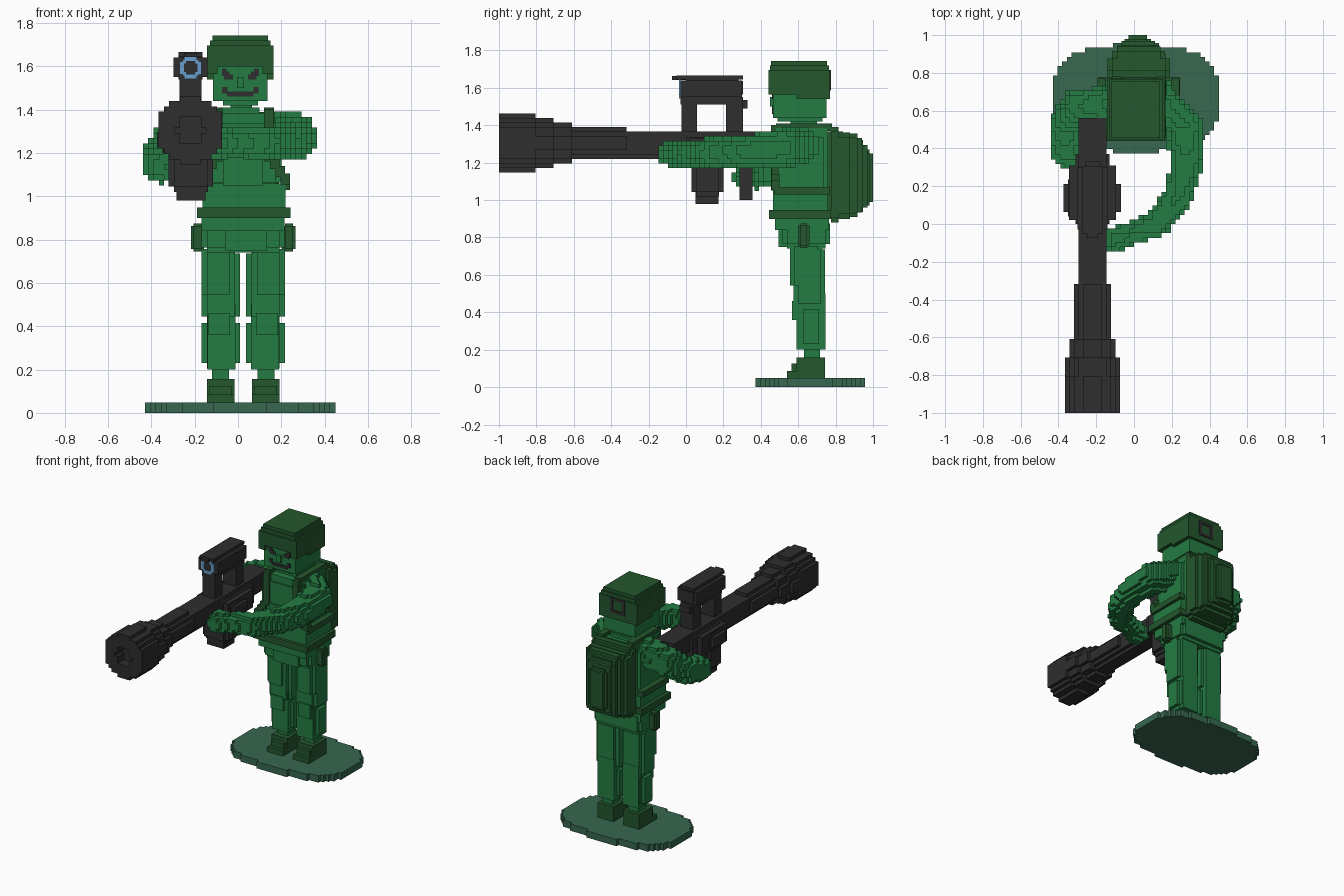
import bpy, bmesh, math
from mathutils import Vector

V = 2 / 82  # size of one cube


def material(name, r, g, b):
    m = bpy.data.materials.new(name)
    lin = [((c / 255 + 0.055) / 1.055) ** 2.4 for c in (r, g, b)]
    m.diffuse_color = (*lin, 1)
    return m


GREEN = material("uniform green", 35, 124, 66)
DARK = material("dark green", 35, 87, 45)
BLACK = material("gunmetal", 46, 46, 47)
BASE = material("base green", 55, 104, 80)
BLUE = material("lens blue", 106, 160, 205)


def finish(name, bm, mat):
    mesh = bpy.data.meshes.new(name)
    bmesh.ops.recalc_face_normals(bm, faces=bm.faces)
    bm.to_mesh(mesh)
    bm.free()
    mesh.materials.append(mat)
    bpy.context.collection.objects.link(bpy.data.objects.new(name, mesh))


def boxes(name, mat, *specs):
    """Boxes (x0, x1, y0, y1, z0, z1, notch); notch steps the edges in."""
    bm = bmesh.new()
    for x0, x1, y0, y1, z0, z1, *notch in specs:
        s = notch[0] if notch else 0
        lo, hi = Vector((x0, y0, z0)), Vector((x1, y1, z1))
        for full in range(3 if s else 1):
            inset = Vector([0 if (k == full or not s) else s for k in range(3)])
            a, b = lo + inset, hi - inset
            cube = bmesh.ops.create_cube(bm, size=1)["verts"]
            for v in cube:
                v.co = (a + b) / 2 + Vector([v.co[k] * (b - a)[k] for k in range(3)])
    finish(name, bm, mat)


def voxels(name, mat, origin, lo, hi, inside):
    """Cubes wherever inside(point) holds; only outer faces are made."""
    o = Vector(origin)
    n0 = [math.floor((lo[k] - o[k]) / V) for k in range(3)]
    n1 = [math.ceil((hi[k] - o[k]) / V) for k in range(3)]
    cells = {(i, j, k) for i in range(n0[0], n1[0]) for j in range(n0[1], n1[1])
             for k in range(n0[2], n1[2])
             if inside(o + Vector((i + .5, j + .5, k + .5)) * V)}
    bm, cache = bmesh.new(), {}

    def vert(key):
        if key not in cache:
            cache[key] = bm.verts.new(o + Vector(key) * V)
        return cache[key]

    for c in cells:
        for ax in range(3):
            for side in (0, 1):
                near = list(c)
                near[ax] += 2 * side - 1
                if tuple(near) in cells:
                    continue
                quad = []
                for u, w in ((0, 0), (1, 0), (1, 1), (0, 1)):
                    p = list(c)
                    p[ax] += side
                    p[(ax + 1) % 3] += u
                    p[(ax + 2) % 3] += w
                    quad.append(vert(tuple(p)))
                bm.faces.new(quad if side else quad[::-1])
    finish(name, bm, mat)


def limb(name, mat, path):
    """Cubed limb through (x, y, z, radius) points."""
    def inside(p):
        for a, b in zip(path, path[1:]):
            pa, pb = Vector(a[:3]), Vector(b[:3])
            d = pb - pa
            t = max(0, min(1, (p - pa).dot(d) / d.length_squared))
            if (p - pa - d * t).length < a[3] + (b[3] - a[3]) * t:
                return True
        return False
    lo = [min(q[k] - q[3] for q in path) for k in range(3)]
    hi = [max(q[k] + q[3] for q in path) for k in range(3)]
    voxels(name, mat, (0, 0, 0), lo, hi, inside)


# Rounded base plate
voxels("base", BASE, (0.01, 0.665, 0), (-.43, .38, 0), (.45, .95, 2 * V),
       lambda p: abs((p.x - .01) / .437) ** 3 + abs((p.y - .665) / .282) ** 3 < 1)

# Boots, legs and hip pouches, mirrored about the body's centre line
CX = 0.024
for side, label in ((-1, "right"), (1, "left")):
    def m(a, b, *rest):
        xs = sorted((CX + side * a, CX + side * b))
        return (*xs, *rest)
    boxes(label + "_boot", DARK, m(.04, .168, .59, .743, .048, .157),
          m(.04, .168, .54, .60, .048, .085), m(.052, .156, .565, .62, .05, .125))
    boxes(label + "_leg", GREEN,
          m(.065, .145, .63, .717, .15, .22),
          m(.014, .192, .60, .735, .205, .44, V),
          m(.035, .165, .59, .745, .20, .50),
          m(.06, .16, .567, .62, .36, .46),
          m(.014, .192, .575, .743, .42, .76, V),
          m(.04, .192, .556, .73, .52, .78, V))
    boxes(label + "_pouch", DARK, m(.18, .242, .60, .66, .745, .875, .012))

# Hips and trousers top
boxes("hips", GREEN, (-.168, .215, .515, .77, .74, .90, V),
      (-.168, .215, .475, .765, .84, .91), (-.06, .135, .495, .6, .75, .87))

# Shirt, shoulders and neck
boxes("torso", GREEN, (-.165, .22, .465, .76, .945, 1.06),
      (-.15, .20, .468, .76, 1.04, 1.36, V), (-.12, .17, .48, .755, 1.3, 1.385),
      (-.07, .115, .455, .5, 1.05, 1.18), (-.075, .10, .53, .73, 1.37, 1.41))
boxes("neck", GREEN, (-.035, .065, .56, .70, 1.39, 1.45))
boxes("belt", DARK, (-.19, .243, .445, .775, .90, .948))

# Pack straps over the shoulders, round to the sides under the arms
for x0, side in ((-.117, -1), (.12, 1)):
    boxes("pack_strap", DARK, (x0, x0 + .046, .48, .78, 1.37, 1.41),
          (x0, x0 + .046, .455, .50, 1.18, 1.40))
    steps = []
    for i in range(4):
        x = CX + side * (.12 + .025 * i)
        steps.append((x - .022, x + .022, .457, .50, 1.16 - .035 * i, 1.21 - .035 * i))
    xs = CX + side * .195
    boxes("side_strap", DARK, *steps, (xs - .022, xs + .022, .47, .77, 1.03, 1.07))

# Backpack, stepped smaller toward the rear
boxes("backpack", DARK, (-.14, .19, .75, .84, .88, 1.39, V),
      (-.14, .19, .77, .90, .90, 1.36, V), (-.115, .165, .85, .94, .91, 1.355, V),
      (-.09, .135, .90, .97, .935, 1.32, V), (-.05, .09, .94, 1.0, .97, 1.27, .02))

# Head and face
boxes("head", GREEN, (-.115, .137, .465, .75, 1.44, 1.62),
      (-.07, .092, .49, .73, 1.42, 1.45), (-.005, .027, .45, .48, 1.50, 1.55))
face = []
for side in (-1, 1):
    for a, b, z0, z1 in ((.035, .075, 1.54, 1.562), (.05, .085, 1.555, 1.575),
                         (.063, .085, 1.57, 1.59), (.06, .084, 1.475, 1.505)):
        xs = sorted((.011 + side * a, .011 + side * b))
        face.append((*xs, .459, .467, z0, z1))
face.append((-.05, .072, .459, .467, 1.46, 1.483))
boxes("eyes_and_mouth", BLACK, *face)

# Helmet with side flaps and a square frame on the back
boxes("helmet", DARK, (-.143, .163, .44, .77, 1.60, 1.695),
      (-.118, .138, .455, .755, 1.69, 1.743), (-.13, .15, .448, .765, 1.69, 1.72),
      (-.143, -.094, .44, .77, 1.565, 1.61), (.114, .163, .44, .77, 1.565, 1.61),
      (-.143, -.11, .59, .77, 1.54, 1.58), (.13, .163, .59, .77, 1.54, 1.58),
      (-.143, .163, .735, .77, 1.54, 1.61))
boxes("helmet_frame", BLACK, (-.05, .07, .765, .776, 1.675, 1.695),
      (-.05, .07, .765, .776, 1.585, 1.605), (-.05, -.028, .765, .776, 1.60, 1.68),
      (.048, .07, .765, .776, 1.60, 1.68))

# Arms: one reaching round to the tube, one bent back to the handle
limb("left_arm", GREEN, [(.16, .62, 1.285, .10), (.265, .52, 1.28, .10),
                         (.28, .32, 1.26, .085), (.23, .14, 1.255, .078),
                         (.12, 0, 1.25, .072), (-.02, -.05, 1.245, .06),
                         (-.10, -.08, 1.245, .068)])
limb("right_arm", GREEN, [(-.13, .63, 1.29, .095), (-.30, .625, 1.26, .09),
                          (-.365, .52, 1.18, .083), (-.365, .38, 1.14, .08),
                          (-.26, .32, 1.13, .068)])

# Launcher tube with flared, hollow muzzle
TX, TZ = -.220, 1.305
PROFILE = ((-.80, .158), (-.70, .14), (-.62, .115), (-.31, .09), (.55, .085))


def in_tube(p):
    r = math.hypot(p.x - TX, p.z - TZ)
    if p.y < -.92 and r < .065:
        return False
    for y_end, radius in PROFILE:
        if p.y < y_end:
            zcut = .055 if y_end > 0 else 1
            return r < radius and p.z - TZ < zcut
    return False


voxels("launcher_tube", BLACK, (TX, -1, TZ + V / 2), (-.4, -1, 1.12), (-.04, .54, 1.48), in_tube)
boxes("tube_casing", BLACK, (-.373, -.07, .04, .235, 1.20, 1.32, V),
      (-.345, -.095, .02, .31, 1.20, 1.33), (-.31, -.13, .0, .37, 1.20, 1.335))

# Front grip and rear trigger handle
boxes("front_grip", BLACK, (-.32, -.115, .03, .20, 1.02, 1.22, V),
      (-.285, -.15, .05, .175, .98, 1.06))
boxes("rear_handle", BLACK, (-.26, -.185, .285, .355, 1.0, 1.24))

# Optical sight on two posts
boxes("sight", BLACK, (-.298, -.14, -.025, .305, 1.54, 1.66, V),
      (-.275, -.163, -.05, .305, 1.645, 1.665), (-.25, -.19, -.075, 0, 1.643, 1.662),
      (-.298, -.14, -.03, .30, 1.55, 1.64), (-.27, -.168, -.03, .305, 1.51, 1.55),
      (-.27, -.168, -.025, .06, 1.34, 1.53), (-.27, -.168, .215, .305, 1.34, 1.53),
      (-.26, -.178, .30, .33, 1.49, 1.535), (-.27, -.168, -.025, .33, 1.32, 1.36))
LX, LZ = -.219, 1.593
ring = []
for s in (-1, 1):
    ring += [(LX - .03, LX + .03, -.037, -.029, LZ + s * .04 - .011, LZ + s * .04 + .011),
             (LX + s * .04 - .011, LX + s * .04 + .011, -.037, -.029, LZ - .03, LZ + .03)]
    ring += [(LX + s * .028 - .008, LX + s * .028 + .008, -.0365, -.029,
              LZ + t * .028 - .008, LZ + t * .028 + .008) for t in (-1, 1)]
boxes("sight_lens", BLUE, *ring)
